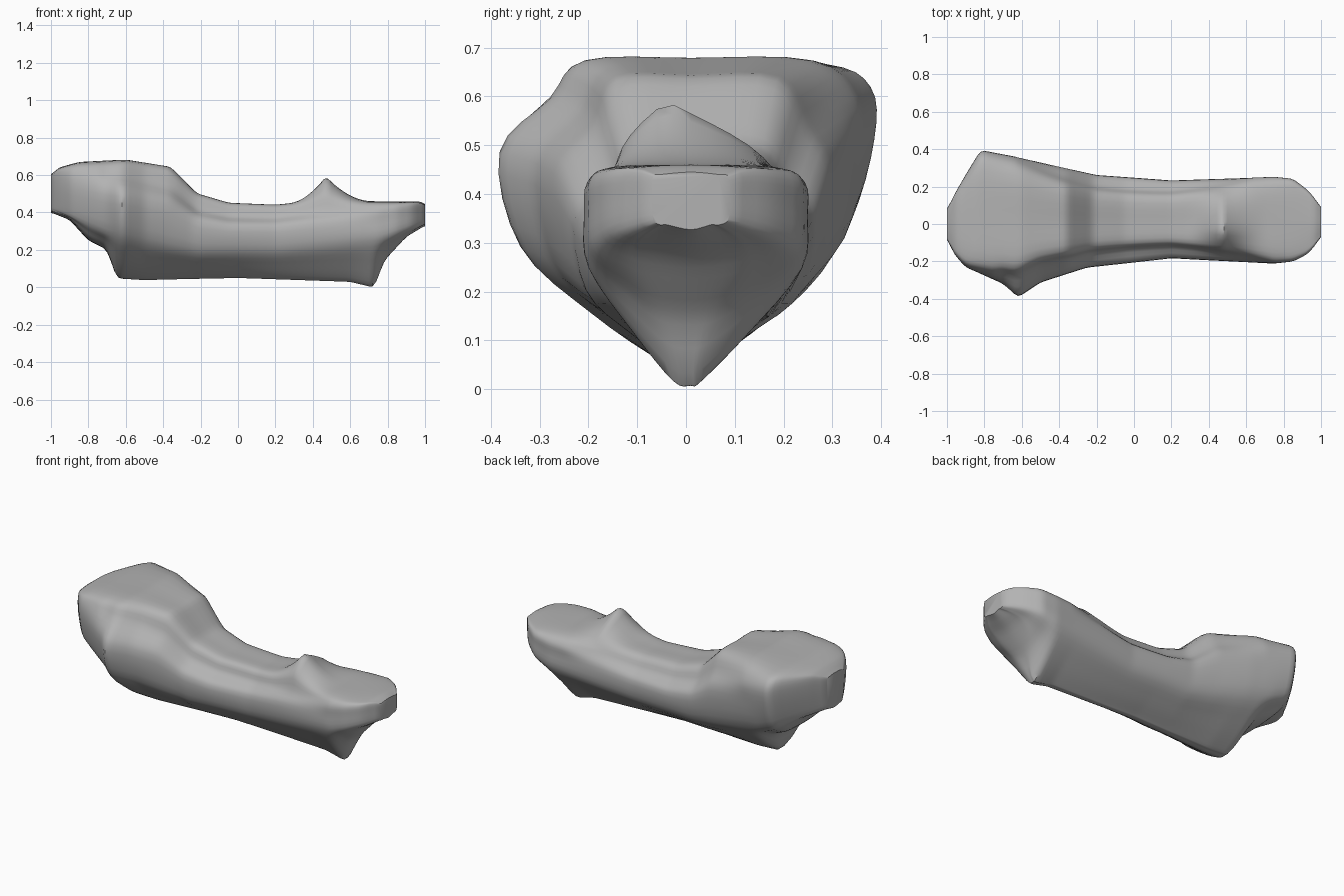
import bpy
import bmesh
import math

default = bpy.data.objects.get("Cube")
if default:
    bpy.data.objects.remove(default, do_unlink=True)

# One grey for the whole bone
GREY = (0.45, 0.45, 0.45, 1)
mat = bpy.data.materials.new("bone grey")
mat.use_nodes = True
mat.diffuse_color = GREY
shader = next(n for n in mat.node_tree.nodes if n.type == "BSDF_PRINCIPLED")
shader.inputs["Base Color"].default_value = GREY

# Outlines along the shaft, as (x, value)
TOP = [(-1, .6), (-.96, .64), (-.85, .67), (-.6, .68), (-.36, .64), (-.22, .5),
       (-.05, .45), (.2, .44), (.4, .46), (.98, .46), (1, .44)]
KEEL = [(-1, .4), (-.9, .36), (-.8, .25), (-.7, .2), (-.65, .05),
        (-.5, .04), (0, .05), (.6, .03), (.73, 0), (.78, .14), (.9, .27), (1, .33)]
FRONT = [(-1, .07), (-.97, .15), (-.9, .23), (-.7, .32), (-.62, .39), (-.5, .31),
         (-.25, .23), (.2, .18), (.75, .21), (.85, .2), (.93, .16), (.98, .1), (1, .06)]
BACK = [(-1, .07), (-.97, .14), (-.9, .26), (-.82, .39), (-.55, .34), (-.2, .26),
        (.2, .23), (.75, .25), (.85, .24), (.93, .18), (.98, .12), (1, .08)]
SHOULDER = [(-1, .44), (-.7, .31), (-.2, .2), (.2, .2), (.75, .25), (1, .35)]

COLUMNS = 100
STEPS = 4
AXIS = .01


def mix(a, b, f):
    return a + (b - a) * f


def linear(outline, x):
    """Straight reading between the points of an outline."""
    x = max(-1, min(1, x))
    for (x0, v0), (x1, v1) in zip(outline, outline[1:]):
        if x <= x1:
            return mix(v0, v1, (x - x0) / (x1 - x0))


def read(outline, x):
    """Reading with the corners of the outline softened."""
    soft = .015
    return sum(linear(outline, x + k * soft) for k in (-1, 0, 1)) / 3


def section(x):
    """Ring of points at x: round on the shaft, flat-topped at the ends."""
    top, low, front, back, shoulder = (
        read(o, x) for o in (TOP, KEEL, FRONT, BACK, SHOULDER))
    height = top - shoulder
    narrow = .13 + 1.6 * max(0, low - .05)
    wide = min(.97, .66 + .55 * x * x)
    drop = height * mix(.28, .1, x * x)
    boss = .15 * max(0, 1 - abs(x + .62) / .3)

    def side(y, flare):
        return [
            (x, y * flare * .75, top - .005),
            (x, y * flare, top - drop),
            (x, y, mix(shoulder, top, .5)),
            (x, y * (.92 + .05 * x), shoulder),
            (x, y * mix(.9, narrow, .5), mix(shoulder, low, .55)),
            (x, y * narrow, low + .01),
        ]

    return ([(x, AXIS, top)] + side(back, min(.98, wide + .1))
            + [(x, AXIS, low)] + side(-front, wide - boss)[::-1])


def smooth_ring(points):
    """Closed smooth curve through the points."""
    count = len(points)
    result = []
    for i in range(count):
        near = [points[(i + k) % count] for k in (-1, 0, 1, 2)]
        for s in range(STEPS):
            t = s / STEPS
            result.append([
                b + t / 2 * (c - a + t * (2 * a - 5 * b + 4 * c - d + t * (3 * (b - c) + d - a)))
                for a, b, c, d in zip(*near)])
    return result


def crest(x, y, z):
    """Pointed process rising from the top by the small end."""
    dx, dy = x - .47, y + .04
    along = max(0, 1 - abs(dx) / (.2 if dx < 0 else .25))
    across = max(0, 1 - abs(dy) / (.13 if dy < 0 else .22))
    upper = max(0, min(1, (z - .38) / .05))
    return .14 * along ** 2 * across ** .8 * upper


# Loft the sections into one skin
bm = bmesh.new()
rings = []
for i in range(COLUMNS + 1):
    ring = smooth_ring(section(mix(-1, 1, i / COLUMNS)))
    rings.append([bm.verts.new((x, y, max(0, z + crest(x, y, z)))) for x, y, z in ring])
for ring, following in zip(rings, rings[1:]):
    for j in range(len(ring)):
        bm.faces.new((ring[j - 1], ring[j], following[j], following[j - 1]))
for ring in (rings[0], rings[-1]):
    bm.faces.new(ring)
bmesh.ops.recalc_face_normals(bm, faces=bm.faces)

mesh = bpy.data.meshes.new("bone")
bm.to_mesh(mesh)
bm.free()
mesh.materials.append(mat)
bone = bpy.data.objects.new("bone", mesh)
bpy.context.collection.objects.link(bone)
bpy.context.view_layer.objects.active = bone
bone.select_set(True)
bpy.ops.object.shade_smooth_by_angle(angle=math.radians(40))
